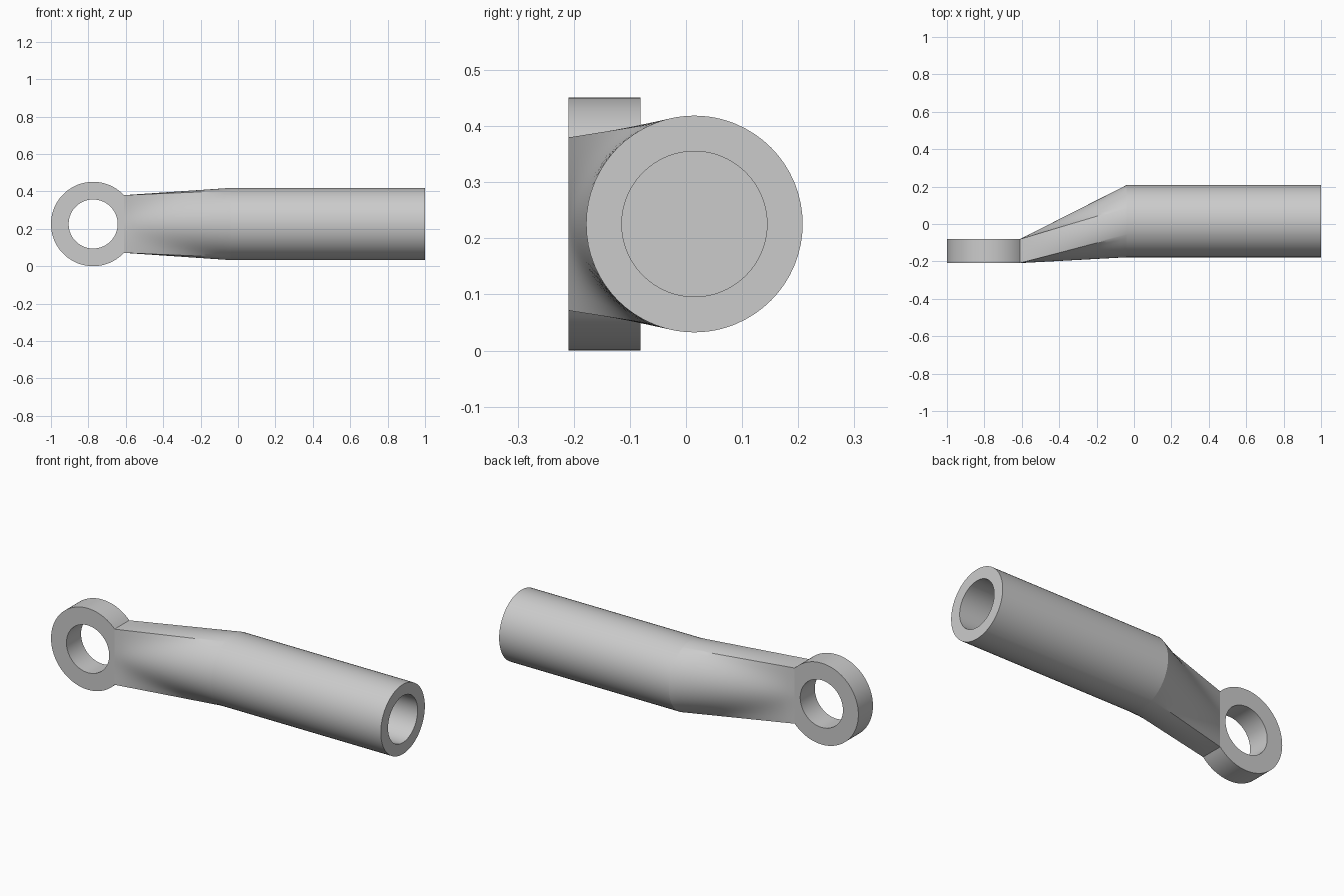
import bpy
import bmesh
from math import sin, cos, tan, acos, pi, radians, hypot

cube = bpy.data.objects.get("Cube")
if cube:
    bpy.data.objects.remove(cube, do_unlink=True)

steel = bpy.data.materials.new("light grey steel")
steel.use_nodes = True
GREY = (0.6, 0.6, 0.6, 1)
steel.diffuse_color = GREY
steel.node_tree.nodes["Principled BSDF"].inputs["Base Color"].default_value = GREY

MID_Z = 0.2255
EYE_X, EYE_R, HOLE_R = -0.7745, 0.2255, 0.131
EYE_FRONT, EYE_BACK = -0.209, -0.081
JOINT_X, NECK_X, END_X = -0.61, -0.04, 1.0
ROD_Y, ROD_R, BORE_R = 0.015, 0.193, 0.1295


def make_object(name, bm, angle=25):
    bmesh.ops.remove_doubles(bm, verts=bm.verts, dist=1e-5)
    bmesh.ops.recalc_face_normals(bm, faces=bm.faces)
    mesh = bpy.data.meshes.new(name)
    bm.to_mesh(mesh)
    bm.free()
    mesh.materials.append(steel)
    obj = bpy.data.objects.new(name, mesh)
    bpy.context.collection.objects.link(obj)
    bpy.ops.object.select_all(action="DESELECT")
    bpy.context.view_layer.objects.active = obj
    obj.select_set(True)
    bpy.ops.object.shade_smooth_by_angle(angle=radians(angle))
    return obj


def skin(bm, loops, closed=False):
    """Join successive closed loops of points with quads."""
    rows = [[bm.verts.new(p) for p in loop] for loop in loops]
    pairs = list(zip(rows, rows[1:]))
    if closed:
        pairs.append((rows[-1], rows[0]))
    for a, b in pairs:
        for i in range(len(a)):
            j = (i + 1) % len(a)
            bm.faces.new((a[i], a[j], b[j], b[i]))
    return rows


def spread(stops, count):
    """Even steps between each pair of stops, leaving out the last stop."""
    return [a + (b - a) * i / count
            for a, b in zip(stops, stops[1:]) for i in range(count)]


# Eye ring, trimmed flat where the neck joins it
chord = JOINT_X - EYE_X
corner = acos(chord / EYE_R)
angles = spread([-corner, corner], 24) + spread([corner, 2 * pi - corner], 72)


def eye_loop(y, outer):
    pts = []
    for a in angles:
        r = HOLE_R
        if outer:
            r = chord / cos(a) if abs(a) < corner else EYE_R
        pts.append((EYE_X + r * cos(a), y, MID_Z + r * sin(a)))
    return pts


bm = bmesh.new()
skin(bm, [eye_loop(EYE_FRONT, True), eye_loop(EYE_BACK, True),
          eye_loop(EYE_BACK, False), eye_loop(EYE_FRONT, False)], closed=True)
# The flat joint is covered by the neck
bmesh.ops.delete(bm, geom=[f for f in bm.faces if all(
    abs(v.co.x - JOINT_X) < 1e-4 for v in f.verts)], context="FACES")
make_object("eye_ring", bm)

# Neck, blending from a rectangle at the eye to the round rod
half_y = (EYE_BACK - EYE_FRONT) / 2
half_z = EYE_R * sin(corner)
mid_y = (EYE_FRONT + EYE_BACK) / 2
diag = acos(half_y / hypot(half_y, half_z))
neck_angles = spread([-diag, diag, pi - diag, pi + diag, 2 * pi - diag], 24)


def neck_loop(t):
    pts = []
    for a in neck_angles:
        c, s = cos(a), sin(a)
        r = min(half_y / max(abs(c), 1e-6), half_z / max(abs(s), 1e-6))
        y = (1 - t) * (mid_y + r * c) + t * (ROD_Y + ROD_R * c)
        z = (1 - t) * r * s + t * ROD_R * s
        pts.append((JOINT_X + t * (NECK_X - JOINT_X), y, MID_Z + z))
    return pts


bm = bmesh.new()
skin(bm, [neck_loop(i / 16) for i in range(17)])
make_object("neck", bm)


# Rod with a blind bore in its free end
def rod_loop(x, r):
    return [(x, ROD_Y + r * cos(a), MID_Z + r * sin(a)) for a in neck_angles]


bm = bmesh.new()
rows = skin(bm, [rod_loop(NECK_X, ROD_R), rod_loop(END_X, ROD_R),
                 rod_loop(END_X, BORE_R), rod_loop(NECK_X, BORE_R)])
bm.faces.new(rows[-1])
make_object("rod", bm)
